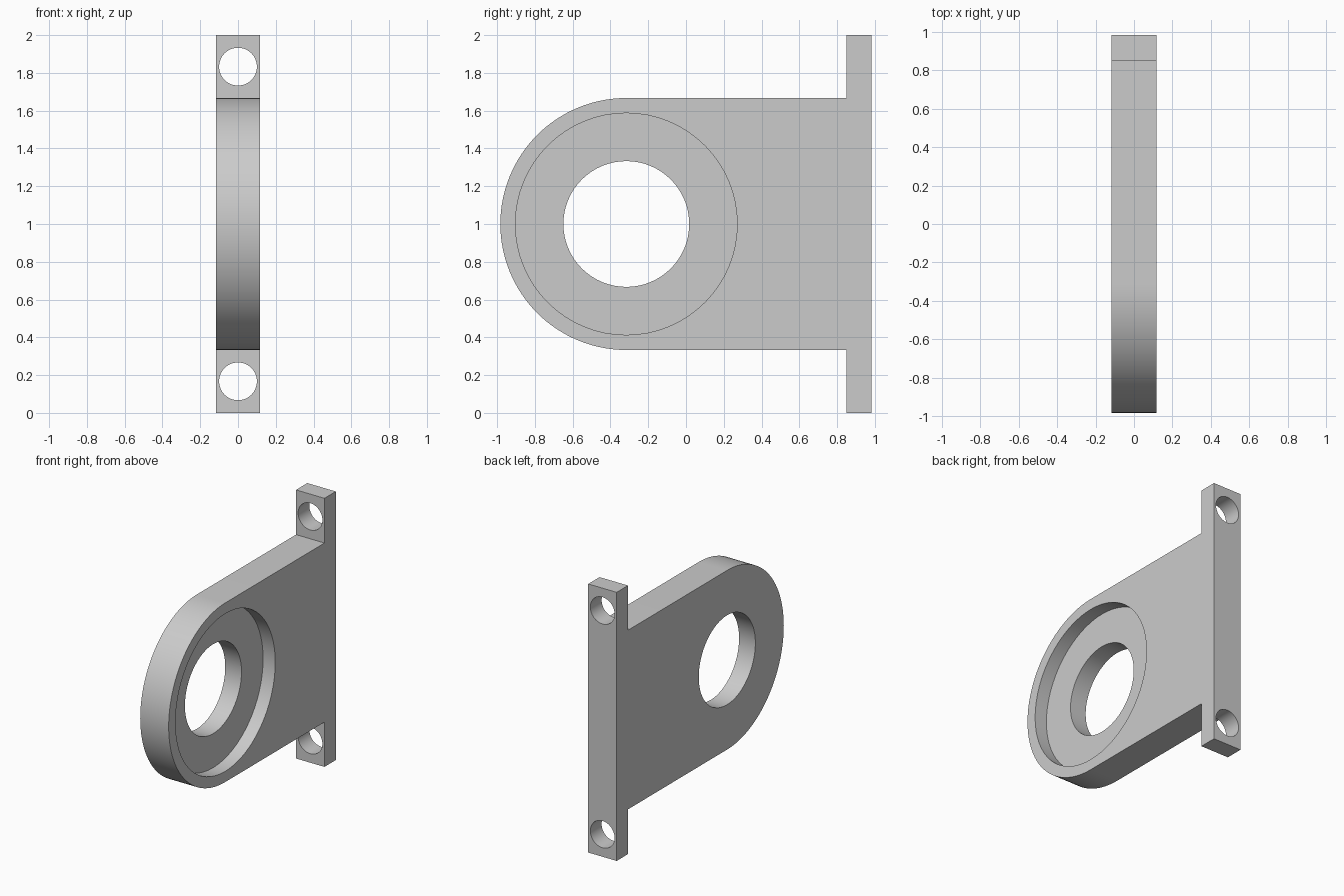
import bpy
import bmesh
from math import cos, sin, pi, radians
from mathutils import Matrix

default = bpy.data.objects.get("Cube")
if default:
    bpy.data.objects.remove(default, do_unlink=True)

HALF_W = 0.117               # half thickness along x
END = 0.983                  # half length along y
FLANGE_Y = 0.85              # front face of the flange
R = 0.667                    # rounded end radius
CY, CZ = R - END, 1.0        # bore centre
SEGS = 64

grey = bpy.data.materials.new("plain grey")
grey.use_nodes = True
colour = (0.6, 0.6, 0.6, 1)
grey.diffuse_color = colour
grey.node_tree.nodes["Principled BSDF"].inputs["Base Color"].default_value = colour


def make_object(name, bm):
    bmesh.ops.recalc_face_normals(bm, faces=bm.faces[:])
    mesh = bpy.data.meshes.new(name)
    bm.to_mesh(mesh)
    bm.free()
    mesh.materials.append(grey)
    obj = bpy.data.objects.new(name, mesh)
    bpy.context.collection.objects.link(obj)
    return obj


def cut_cylinder(target, radius, depth, location, axis):
    """Drill a round hole into the target along the x or y axis."""
    bm = bmesh.new()
    turn = Matrix.Rotation(pi / 2, 4, "Y" if axis == "X" else "X")
    bmesh.ops.create_cone(bm, cap_ends=True, segments=SEGS, radius1=radius,
                          radius2=radius, depth=depth,
                          matrix=Matrix.Translation(location) @ turn)
    cutter = make_object("hole_cutter", bm)
    cutter.hide_render = True
    mod = target.modifiers.new("hole", "BOOLEAN")
    mod.operation = "DIFFERENCE"
    mod.solver = "EXACT"
    mod.object = cutter
    bpy.context.view_layer.objects.active = target
    bpy.ops.object.modifier_apply(modifier=mod.name)
    bpy.data.objects.remove(cutter, do_unlink=True)


# Bracket outline in the yz plane: rounded plate running into a tall flange
arc = [(CY - R * sin(pi * i / SEGS), CZ + R * cos(pi * i / SEGS))
       for i in range(SEGS + 1)]
flange = [(FLANGE_Y, CZ - R), (FLANGE_Y, 0), (END, 0),
          (END, 2), (FLANGE_Y, 2), (FLANGE_Y, CZ + R)]
bm = bmesh.new()
face = bm.faces.new([bm.verts.new((-HALF_W, y, z)) for y, z in arc + flange])
side = bmesh.ops.extrude_face_region(bm, geom=[face])["geom"]
bmesh.ops.translate(bm, vec=(2 * HALF_W, 0, 0),
                    verts=[v for v in side if isinstance(v, bmesh.types.BMVert)])
bracket = make_object("mounting_bracket", bm)

# Shallow round recess on the left face, then the through bore
RECESS = 0.1
cut_cylinder(bracket, 0.587, 2 * RECESS, (HALF_W, CY, CZ), "X")
cut_cylinder(bracket, 0.333, 1, (0, CY, CZ), "X")

# Screw holes at both ends of the flange
for z in (0.167, 2 - 0.167):
    cut_cylinder(bracket, 0.1, 0.4, (0, (FLANGE_Y + END) / 2, z), "Y")

# Smooth the round walls, keep edges crisp
bpy.ops.object.select_all(action="DESELECT")
bracket.select_set(True)
bpy.context.view_layer.objects.active = bracket
bpy.ops.object.shade_smooth_by_angle(angle=radians(30))
